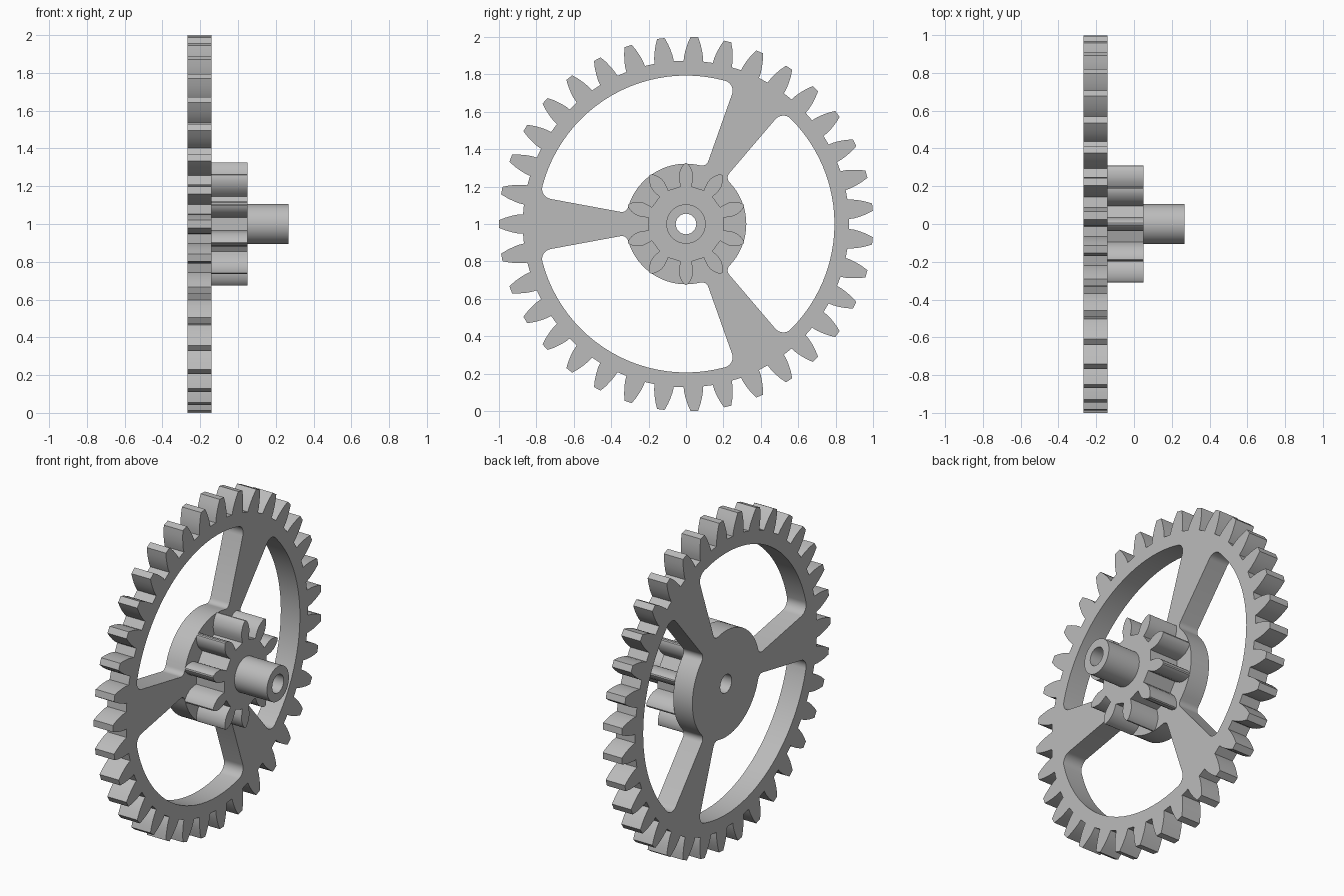
import bpy
import bmesh
from math import sin, cos, pi, radians, sqrt, atan2, hypot
from mathutils import Vector

cube = bpy.data.objects.get("Cube")
if cube:
    bpy.data.objects.remove(cube, do_unlink=True)

grey = bpy.data.materials.new("light grey")
grey.use_nodes = True
colour = (0.5, 0.5, 0.5, 1)
grey.diffuse_color = colour
grey.node_tree.nodes["Principled BSDF"].inputs["Base Color"].default_value = colour


def polar(r, a):
    return Vector((r * cos(a), r * sin(a)))


def circle(r, n=48):
    return [polar(r, 2 * pi * i / n) for i in range(n)]


def gear_outline(teeth, flank, phase):
    """Closed outline; flank lists (radius, half width) from root to tip."""
    pts = []
    for k in range(teeth):
        a = phase + 2 * pi * k / teeth
        pts += [polar(r, a - w / r) for r, w in flank]
        pts += [polar(r, a + w / r) for r, w in reversed(flank)]
    return pts


def arc(centre, r, a0, a1, n):
    """Arc going the short way from angle a0 to a1."""
    d = (a1 - a0 + pi) % (2 * pi) - pi
    return [centre + polar(r, a0 + d * i / n) for i in range(n + 1)]


def angle(v):
    return atan2(v.y, v.x)


def window(start, span, r_in, r_out, fillet_in, fillet_out, c, s):
    """Opening between two tapered spokes whose edge is v = c + s * u."""
    k = hypot(1, s)
    normal = Vector((-s, 1)) / k

    def corner(rho, f):
        b = c + f * k
        u = (-s * b + sqrt(rho * rho * k * k - b * b)) / (k * k)
        return Vector((u, b + s * u))

    ci = corner(r_in + fillet_in, fillet_in)
    co = corner(r_out - fillet_out, fillet_out)
    side = arc(ci, fillet_in, angle(-ci), angle(-normal), 6)
    side += arc(co, fillet_out, angle(-normal), angle(co), 8)

    def turn(v, a):
        return Vector((v.x * cos(a) - v.y * sin(a), v.x * sin(a) + v.y * cos(a)))

    first = [turn(p, start) for p in side]
    last = [turn(Vector((p.x, -p.y)), start + span) for p in reversed(side)]
    zero = Vector((0, 0))
    outer = arc(zero, r_out, angle(first[-1]), angle(last[0]), 24)[1:-1]
    inner = arc(zero, r_in, angle(last[-1]), angle(first[0]), 16)[1:-1]
    return first + outer + last + inner


def plate(name, loops, x0, x1):
    """Fill the loops (outline, then holes) and extrude along x."""
    bm = bmesh.new()
    edges = []
    for loop in loops:
        vs = [bm.verts.new((x0, p.x, p.y + 1)) for p in loop]
        edges += [bm.edges.new((vs[i - 1], vs[i])) for i in range(len(vs))]
    bmesh.ops.triangle_fill(bm, edges=edges, use_beauty=True, normal=(1, 0, 0))
    out = bmesh.ops.extrude_face_region(bm, geom=bm.faces[:], use_keep_orig=True)
    moved = [g for g in out["geom"] if isinstance(g, bmesh.types.BMVert)]
    bmesh.ops.translate(bm, verts=moved, vec=(x1 - x0, 0, 0))
    bmesh.ops.recalc_face_normals(bm, faces=bm.faces[:])
    mesh = bpy.data.meshes.new(name)
    bm.to_mesh(mesh)
    bm.free()
    mesh.materials.append(grey)
    obj = bpy.data.objects.new(name, mesh)
    bpy.context.collection.objects.link(obj)
    bpy.ops.object.select_all(action="DESELECT")
    obj.select_set(True)
    bpy.context.view_layer.objects.active = obj
    bpy.ops.object.shade_smooth_by_angle(angle=radians(30))
    return obj


bore = circle(0.055)

# Large spoked wheel with 35 teeth
wheel_flank = [(0.872, 0.052), (0.9, 0.05), (0.93, 0.044), (0.965, 0.034), (1.0, 0.02)]
wheel = gear_outline(35, wheel_flank, pi)
windows = [window(radians(60 + 120 * i), radians(120), 0.322, 0.793, 0.035, 0.055, 0.0, 0.185)
           for i in range(3)]
plate("spoked_wheel", [wheel, bore] + windows, -0.268, -0.14)

# Small pinion with 10 rounded teeth
pinion_flank = [(0.203, 0.029), (0.225, 0.034), (0.25, 0.038), (0.275, 0.036),
                (0.3, 0.026), (0.317, 0.014), (0.325, 0.004)]
plate("pinion", [gear_outline(10, pinion_flank, pi / 2), bore], -0.14, 0.05)

# Hollow shaft end
plate("shaft_boss", [circle(0.105), bore], 0.05, 0.268)
